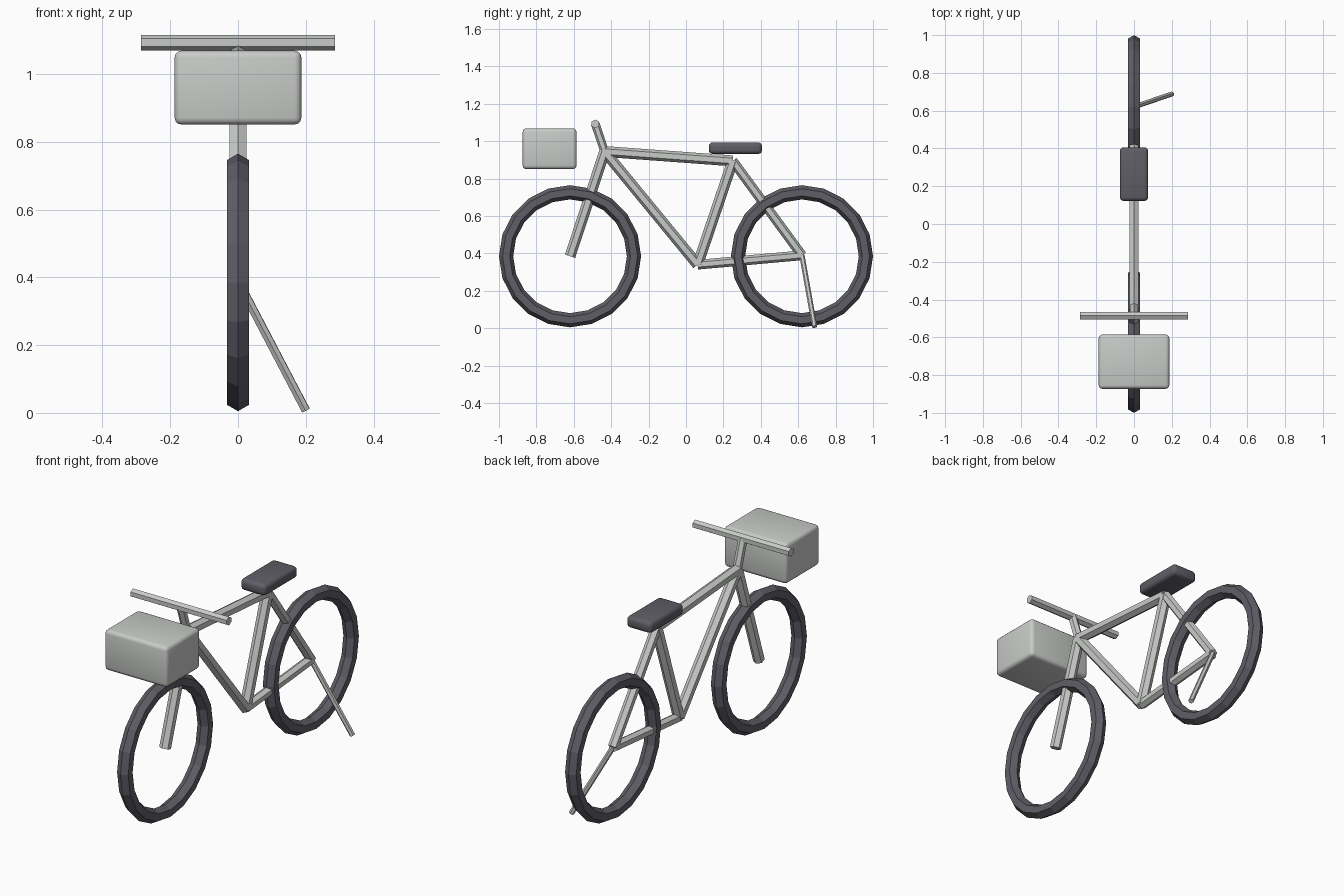
import bpy, bmesh, math
from mathutils import Vector, Matrix

if "Cube" in bpy.data.objects:
    bpy.data.objects.remove(bpy.data.objects["Cube"])


def material(name, color):
    m = bpy.data.materials.new(name)
    m.diffuse_color = (*color, 1)
    m.use_nodes = True
    m.node_tree.nodes["Principled BSDF"].inputs["Base Color"].default_value = m.diffuse_color
    return m


GREY = material("light grey", (0.58, 0.60, 0.58))
DARK = material("dark grey", (0.115, 0.112, 0.135))


def tube(name, a, b, r, up=None, sides=6):
    """Hexagonal bar from a to b, with one corner pointing along 'up'."""
    a, b = Vector(a), Vector(b)
    d = (b - a).normalized()
    u = Vector(up) if up else Vector((1, 0, 0)).cross(d)
    u = (u - d * u.dot(d)).normalized()
    v = d.cross(u)
    rot = Matrix((u, v, d)).transposed().to_4x4()
    bm = bmesh.new()
    ring = []
    for z in (0, (b - a).length):
        ring.append([bm.verts.new((r * math.cos(2 * math.pi * i / sides),
                                   r * math.sin(2 * math.pi * i / sides), z))
                     for i in range(sides)])
    lo, hi = ring
    for i in range(sides):
        j = (i + 1) % sides
        bm.faces.new((lo[i], lo[j], hi[j], hi[i]))
    bm.faces.new(lo[::-1])
    bm.faces.new(hi)
    bm.transform(Matrix.Translation(a) @ rot)
    me = bpy.data.meshes.new(name)
    bm.to_mesh(me)
    bm.free()
    me.materials.append(GREY)
    ob = bpy.data.objects.new(name, me)
    bpy.context.collection.objects.link(ob)
    return ob


def rounded_box(name, lo, hi, bevel, mat):
    lo, hi = Vector(lo), Vector(hi)
    bpy.ops.mesh.primitive_cube_add(size=1, location=(lo + hi) / 2)
    ob = bpy.context.object
    ob.name = name
    ob.scale = hi - lo
    bpy.ops.object.transform_apply(location=False, rotation=False, scale=True)
    mod = ob.modifiers.new("bevel", 'BEVEL')
    mod.width = bevel
    mod.segments = 3
    bpy.ops.object.modifier_apply(modifier=mod.name)
    bpy.ops.object.shade_smooth_by_angle(angle=math.radians(35))
    ob.data.materials.append(mat)


# Wheels
for name, y in (("front_wheel", -0.62), ("rear_wheel", 0.62)):
    bpy.ops.mesh.primitive_torus_add(
        major_segments=20, minor_segments=6, major_radius=0.342,
        minor_radius=0.038, location=(0, y, 0.385),
        rotation=(0, math.pi / 2, 0))
    wheel = bpy.context.object
    wheel.name = name
    wheel.data.materials.append(DARK)

# Frame joints in the middle plane
front_axle = (0, -0.62, 0.385)
rear_axle = (0, 0.62, 0.39)
head = (0, -0.435, 0.945)
seat_joint = (0, 0.25, 0.895)
crank = (0, 0.062, 0.34)
bar = (0, -0.485, 1.093)

# Frame tubes
R = 0.029
tube("fork", front_axle, head, R)
tube("top_tube", head, seat_joint, R)
tube("down_tube", head, crank, R)
tube("seat_tube", crank, seat_joint, R)
tube("chain_stay", crank, rear_axle, 0.026)
tube("seat_stay", seat_joint, rear_axle, 0.026)

# Steering
tube("stem", head, bar, 0.023)
tube("handlebar", (-0.286, bar[1], bar[2]), (0.286, bar[1], bar[2]), 0.023,
     up=(0, 0, 1))

# Kickstand
tube("kickstand", rear_axle, (0.2, 0.688, 0.008), 0.014)

# Saddle and front basket
rounded_box("seat", (-0.075, 0.122, 0.932), (0.075, 0.406, 0.994), 0.02, DARK)
rounded_box("basket", (-0.187, -0.873, 0.851), (0.187, -0.585, 1.069), 0.02, GREY)
